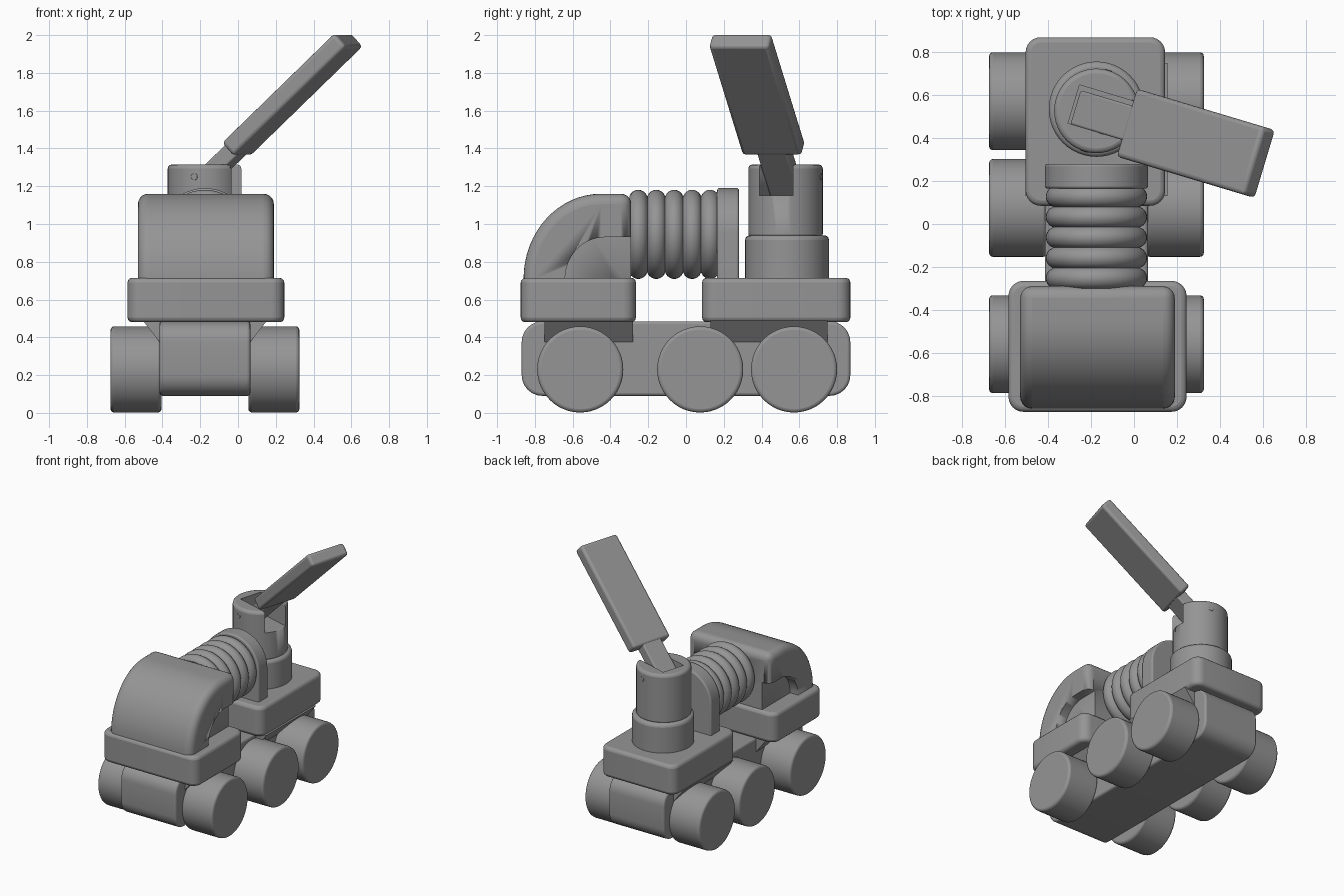
import bpy, bmesh, math
from mathutils import Matrix, Vector

cube = bpy.data.objects.get("Cube")
if cube:
    bpy.data.objects.remove(cube, do_unlink=True)

grey = bpy.data.materials.new("plain grey")
grey.use_nodes = True
grey.diffuse_color = (0.3, 0.3, 0.3, 1)
grey.node_tree.nodes["Principled BSDF"].inputs["Base Color"].default_value = (0.3, 0.3, 0.3, 1)

CX = -0.175  # centre line of the vehicle


def finish(name, bm, matrix=Matrix(), bevel=0, segments=3):
    bmesh.ops.recalc_face_normals(bm, faces=bm.faces)
    mesh = bpy.data.meshes.new(name)
    bm.to_mesh(mesh)
    bm.free()
    mesh.materials.append(grey)
    ob = bpy.data.objects.new(name, mesh)
    bpy.context.collection.objects.link(ob)
    ob.matrix_world = matrix
    if bevel:
        mod = ob.modifiers.new("round", 'BEVEL')
        mod.width, mod.segments = bevel, segments
        mod.limit_method, mod.angle_limit = 'ANGLE', math.radians(40)
    bpy.ops.object.select_all(action='DESELECT')
    bpy.context.view_layer.objects.active = ob
    ob.select_set(True)
    bpy.ops.object.shade_smooth_by_angle(angle=math.radians(35))
    return ob


def box(name, lo, hi, bevel=0, corner=0, corner_axis=2, matrix=Matrix()):
    """Box from corner to corner; edges along corner_axis get a larger radius."""
    bm = bmesh.new()
    bmesh.ops.create_cube(bm, size=1)
    for v in bm.verts:
        v.co = [(a + b) / 2 + c * (b - a) for a, b, c in zip(lo, hi, v.co)]
    if corner:
        edges = [e for e in bm.edges
                 if abs((e.verts[0].co - e.verts[1].co).normalized()[corner_axis]) > 0.9]
        bmesh.ops.bevel(bm, geom=edges, offset=corner, segments=6, profile=0.5, affect='EDGES')
    return finish(name, bm, matrix, bevel)


def cylinder(name, centre, radius, depth, axis='Z', bevel=0.02):
    bm = bmesh.new()
    bmesh.ops.create_cone(bm, cap_ends=True, segments=48, radius1=radius, radius2=radius, depth=depth)
    turn = {'X': Matrix.Rotation(math.pi / 2, 4, 'Y'),
            'Y': Matrix.Rotation(math.pi / 2, 4, 'X'), 'Z': Matrix()}[axis]
    return finish(name, bm, Matrix.Translation(centre) @ turn, bevel)


def extrude(name, points, offset, bevel=0):
    bm = bmesh.new()
    face = bm.faces.new([bm.verts.new(p) for p in points])
    geom = bmesh.ops.extrude_face_region(bm, geom=[face])["geom"]
    bmesh.ops.translate(bm, vec=offset, verts=[g for g in geom if isinstance(g, bmesh.types.BMVert)])
    return finish(name, bm, bevel=bevel, segments=5)


def cut(ob, cutter):
    mod = ob.modifiers.new("cut", 'BOOLEAN')
    mod.operation, mod.object, mod.solver = 'DIFFERENCE', cutter, 'EXACT'
    cutter.hide_render = True
    cutter.hide_set(True)
    cutter.display_type = 'WIRE'


def hood_profile(x, y, rear, bottom, ry, rz):
    """Quarter ellipse swelling forward from y, closed by a straight back."""
    arc = [(x, y - ry * math.cos(i * math.pi / 32), 0.71 + rz * math.sin(i * math.pi / 32))
           for i in range(17)]
    return [(x, y - ry, bottom)] + arc + [(x, rear, 0.71 + rz), (x, rear, bottom)]


# Chassis and the two deck blocks
chassis = box("chassis", (-0.415, -0.87, 0.09), (0.065, 0.87, 0.485), 0.015, 0.11, 0)
box("front_deck", (-0.585, -0.875, 0.48), (0.245, -0.265, 0.715), 0.025, 0.07)
box("rear_deck", (-0.505, 0.085, 0.48), (0.145, 0.87, 0.715), 0.025, 0.07)

# Sloped gussets under the decks and the six wheels
for side, label in ((-1, "right"), (1, "left")):
    for name, y0, y1 in (("front", -0.75, -0.28), ("rear", 0.13, 0.75)):
        pts = [(CX + side * dx, y0, z) for dx, z in ((0.22, 0.35), (0.22, 0.49), (0.33, 0.49))]
        extrude(f"{name}_{label}_gusset", pts, (0, y1 - y0, 0))
    for name, y in (("front", -0.56), ("middle", 0.075), ("rear", 0.572)):
        cylinder(f"{name}_{label}_wheel", (CX + side * 0.365, y, 0.23), 0.228, 0.27, 'X', 0.018)

# Rounded cab with a recessed panel on each side
cab = extrude("cab", hood_profile(-0.53, -0.45, -0.29, 0.6, 0.41, 0.45), (0.72, 0, 0), 0.055)
for x, label in ((-0.63, "right"), (0.12, "left")):
    panel = hood_profile(x, -0.43, -0.2, 0.5, 0.21, 0.22)
    cut(cab, extrude(f"{label}_panel_cutter", panel, (0.17, 0, 0)))

# Ribbed hose, turned around the y axis
bm = bmesh.new()
ribs, steps = 5, 10
ring = []
for i in range(ribs * steps + 1):
    r = 0.202 + 0.034 * abs(math.sin(math.pi * i / steps)) ** 0.6
    ring.append(bm.verts.new((r, -0.3 + 0.475 * i / (ribs * steps), 0)))
edges = [bm.edges.new(pair) for pair in zip(ring, ring[1:])]
bmesh.ops.spin(bm, geom=ring + edges, cent=(0, 0, 0), axis=(0, 1, 0),
               angle=math.tau, steps=48, use_duplicate=False)
bmesh.ops.remove_doubles(bm, verts=bm.verts, dist=0.0005)
finish("hose", bm, Matrix.Translation((CX, 0, 0.945)))

# Arched plate holding the hose
arch = [(CX + 0.24 * math.cos(i * math.pi / 32), 0.165, 0.95 + 0.24 * math.sin(i * math.pi / 32))
        for i in range(33)]
extrude("hose_plate", [(CX + 0.24, 0.165, 0.65)] + arch + [(CX - 0.24, 0.165, 0.65)],
        (0, 0.115, 0), 0.012)

# Turret
cylinder("turret_base", (CX, 0.535, 0.81), 0.222, 0.26, bevel=0.025)
turret = cylinder("turret_head", (CX, 0.527, 1.12), 0.197, 0.39, bevel=0.022)

# Slot in the turret, facing along the arm
flat = Vector((0.957, -0.287, 0)).normalized()
across = Vector((0.287, 0.957, 0)).normalized()
heading = math.atan2(flat.y, flat.x)
slot = box("slot_cutter", (-0.11, -0.093, 0), (0.4, 0.093, 0.4),
           matrix=Matrix.Translation((CX, 0.527, 1.15)) @ Matrix.Rotation(heading, 4, 'Z'))
cut(turret, slot)

# Pivot pin ends
for side, label in ((-1, "front"), (1, "rear")):
    spot = Vector((CX, 0.527, 1.25)) + across * side * 0.19
    pin = cylinder(f"{label}_pin", spot, 0.018, 0.018, 'Y', 0.003)
    pin.matrix_world = (Matrix.Translation(spot) @ Matrix.Rotation(heading, 4, 'Z')
                        @ Matrix.Rotation(math.pi / 2, 4, 'X'))

# Raised arm: broad blade and narrow neck, built along local x
pose = (Matrix.Translation((-0.01, 0.465, 1.395)) @ Matrix.Rotation(heading, 4, 'Z')
        @ Matrix.Rotation(-math.radians(43), 4, 'Y'))
box("arm_blade", (0, -0.165, -0.048), (0.85, 0.165, 0.048), 0.02, matrix=pose)
box("arm_neck", (-0.34, -0.083, -0.043), (0.05, 0.083, 0.043), 0.01, matrix=pose)
